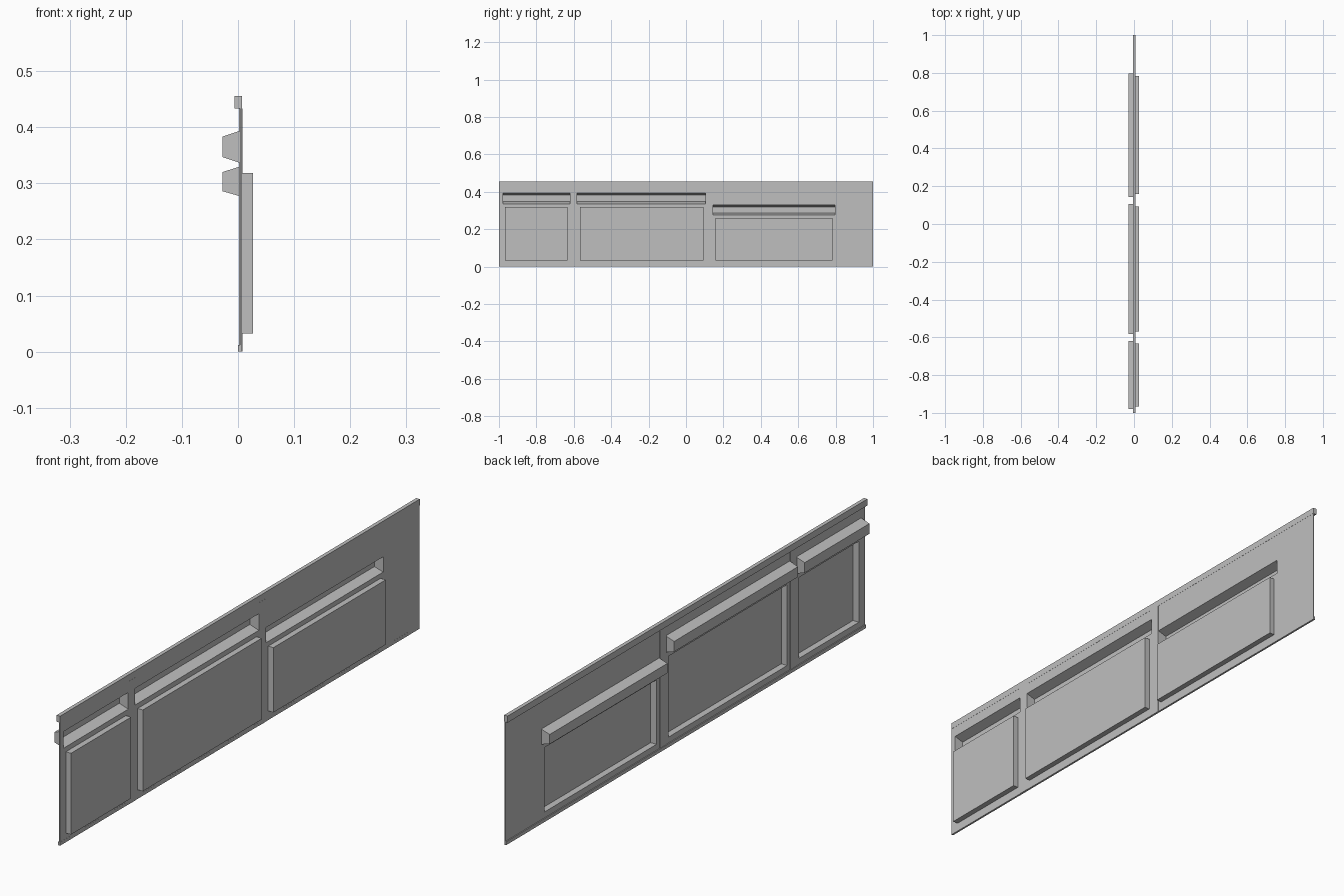
import bpy
import bmesh

cube = bpy.data.objects.get("Cube")
if cube:
    bpy.data.objects.remove(cube, do_unlink=True)

grey = bpy.data.materials.new("plain_grey")
grey.use_nodes = True
GREY = (0.52, 0.52, 0.52, 1)
grey.diffuse_color = GREY
grey.node_tree.nodes["Principled BSDF"].inputs["Base Color"].default_value = GREY

BACK, FACE = 0.0035, 0.007      # the two sides of the thin sheet
TOP, RAIL = 0.456, 0.433


def finish(bm, name, thickness=0):
    mesh = bpy.data.meshes.new(name)
    bm.to_mesh(mesh)
    bm.free()
    mesh.materials.append(grey)
    obj = bpy.data.objects.new(name, mesh)
    bpy.context.collection.objects.link(obj)
    if thickness:
        mod = obj.modifiers.new("thickness", "SOLIDIFY")
        mod.thickness = thickness
        mod.offset = -1
    return obj


def box(name, x, y, z):
    bm = bmesh.new()
    bmesh.ops.create_cube(bm, size=1)
    for v in bm.verts:
        for axis, (low, high) in enumerate((x, y, z)):
            v.co[axis] = high if v.co[axis] > 0 else low
    return finish(bm, name)


def tray(name, x_open, x_closed, y, z_open, z_closed):
    """Hollow pressed shape, open at x_open, with sloping top and bottom."""
    bm = bmesh.new()
    rings = []
    for x, z in ((x_open, z_open), (x_closed, z_closed)):
        corners = ((y[0], z[0]), (y[1], z[0]), (y[1], z[1]), (y[0], z[1]))
        rings.append([bm.verts.new((x, a, b)) for a, b in corners])
    a, b = rings
    for i in range(4):
        j = (i + 1) % 4
        bm.faces.new((a[i], a[j], b[j], b[i]))
    bm.faces.new(b)
    bmesh.ops.recalc_face_normals(bm, faces=bm.faces)
    return finish(bm, name, 0.001)


def sheet(name, holes):
    """Flat sheet with rectangular openings."""
    ys = sorted({-1, 1} | {v for y, z in holes for v in y})
    zs = sorted({0, RAIL} | {v for y, z in holes for v in z})
    bm = bmesh.new()
    for y0, y1 in zip(ys, ys[1:]):
        for z0, z1 in zip(zs, zs[1:]):
            my, mz = (y0 + y1) / 2, (z0 + z1) / 2
            if any(y[0] < my < y[1] and z[0] < mz < z[1] for y, z in holes):
                continue
            bm.faces.new([bm.verts.new((FACE, a, b)) for a, b in
                          ((y0, z0), (y1, z0), (y1, z1), (y0, z1))])
    bmesh.ops.remove_doubles(bm, verts=bm.verts, dist=0.0001)
    return finish(bm, name, FACE - BACK)


# Each bay: trough width, panel width, panel top, trough mouth, trough back
HIGH = ((0.335, 0.395), (0.347, 0.383))
LOW = ((0.276, 0.331), (0.286, 0.320))
bays = {
    "front": ((-0.98, -0.62), (-0.967, -0.633), 0.318, HIGH),
    "middle": ((-0.583, 0.106), (-0.568, 0.093), 0.318, HIGH),
    "rear": ((0.143, 0.798), (0.158, 0.783), 0.26, LOW),
}

holes = []
for bay, (trough_y, panel_y, panel_top, (mouth, back)) in bays.items():
    panel_z = (0.032, panel_top)
    tray(bay + "_raised_panel", BACK, 0.027, panel_y, panel_z, panel_z)
    tray(bay + "_armrest_trough", FACE, -0.028, trough_y, mouth, back)
    holes += [(panel_y, panel_z), (trough_y, mouth)]
sheet("backing_sheet", holes)

# Upright strips between the bays, top rail and bottom lip
for name, y in (("front_divider", (-0.62, -0.583)), ("rear_divider", (0.106, 0.143))):
    box(name, (0.002, 0.008), y, (0, RAIL))
box("top_rail", (-0.006, 0.0075), (-1, 1), (RAIL, TOP))
box("bottom_lip", (0, 0.0072), (-1, 1), (0, 0.012))
